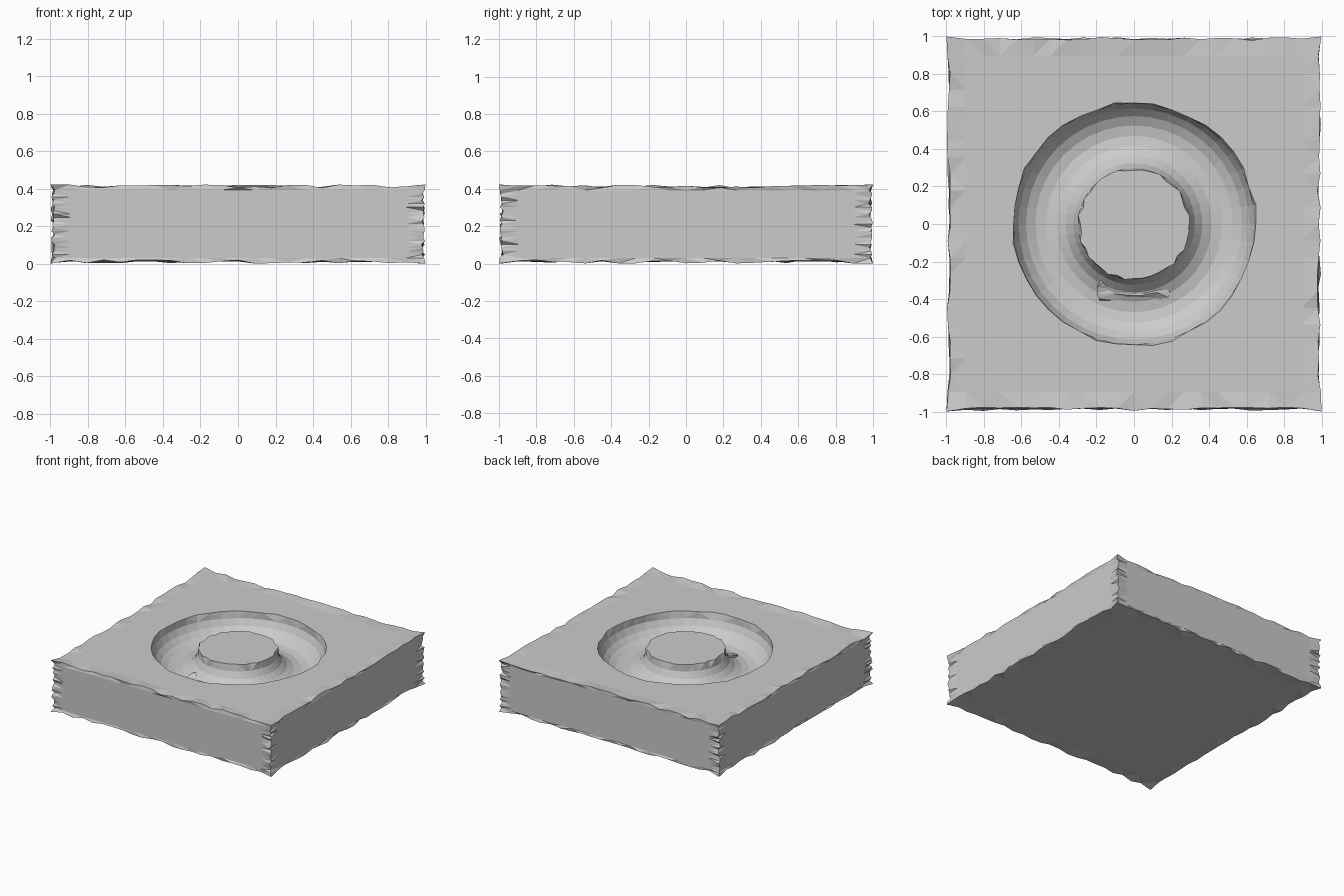
import bpy, bmesh, math, random
from mathutils import Vector

if "Cube" in bpy.data.objects:
    bpy.data.objects.remove(bpy.data.objects["Cube"])

random.seed(4)
HALF, BOTTOM, TOP = 0.985, 0.012, 0.41
RING, TUBE = 0.47, 0.18


def make_object(name, bm):
    bmesh.ops.recalc_face_normals(bm, faces=bm.faces)
    mesh = bpy.data.meshes.new(name)
    bm.to_mesh(mesh)
    bm.free()
    obj = bpy.data.objects.new(name, mesh)
    bpy.context.collection.objects.link(obj)
    return obj


def add_boolean(target, tool, operation):
    mod = target.modifiers.new(tool.name, 'BOOLEAN')
    mod.object, mod.operation, mod.solver = tool, operation, 'EXACT'
    tool.hide_render = True
    tool.hide_set(True)


# Square stone slab with rough, worn edges
bm = bmesh.new()
bmesh.ops.create_cube(bm, size=2)
bmesh.ops.subdivide_edges(bm, edges=bm.edges[:], cuts=21, use_grid_fill=True)
mid_z, half_z = (TOP + BOTTOM) / 2, (TOP - BOTTOM) / 2
for v in bm.verts:
    on_face = [abs(c) > 0.999 for c in v.co]
    scale = Vector((HALF, HALF, half_z))
    if sum(on_face) > 1:
        for i in range(3):
            if on_face[i]:
                scale[i] += random.uniform(-0.008, 0.012)
    if sum(on_face) == 3:
        scale = Vector((1.0, 1.0, half_z + 0.012))
    v.co = Vector(a * b for a, b in zip(v.co, scale)) + Vector((0, 0, mid_z))
bmesh.ops.triangulate(bm, faces=bm.faces[:])
slab = make_object("stone_slab", bm)

# Ring-shaped groove around the central boss
bm = bmesh.new()
N, M = 40, 20
rings = []
for i in range(N):
    a = math.tau * i / N
    ring = []
    for j in range(M):
        b = math.tau * j / M
        t = TUBE + (random.uniform(-0.012, 0.008) if j in (0, M // 2) else 0)
        r = RING + t * math.cos(b)
        ring.append(bm.verts.new((r * math.cos(a), r * math.sin(a),
                                  TOP + 0.001 + t * math.sin(b))))
    rings.append(ring)
for i in range(N):
    p, q = rings[i], rings[(i + 1) % N]
    for j in range(M):
        k = (j + 1) % M
        bm.faces.new((p[j], q[j], q[k], p[k]))
bmesh.ops.triangulate(bm, faces=bm.faces[:])
add_boolean(slab, make_object("groove_cutter", bm), 'DIFFERENCE')

# Broken ledge left at the front of the boss
bm = bmesh.new()
bmesh.ops.create_cube(bm, size=1)
bmesh.ops.subdivide_edges(bm, edges=bm.edges[:], cuts=4, use_grid_fill=True)
for v in bm.verts:
    x, y, z = v.co
    top = max(0, z + 0.5)
    v.co = (x * 0.38 + random.uniform(-0.01, 0.01),
            -0.33 + y * 0.14 + random.uniform(-0.01, 0.01),
            0.18 + top * (0.085 + 0.04 * y + random.uniform(-0.012, 0.012)))
bmesh.ops.triangulate(bm, faces=bm.faces[:])
add_boolean(slab, make_object("ledge_piece", bm), 'UNION')

# Bake the cuts and remove the helpers
bpy.context.view_layer.update()
result = bpy.data.meshes.new_from_object(
    slab.evaluated_get(bpy.context.evaluated_depsgraph_get()))
slab.modifiers.clear()
slab.data = result
for name in ("groove_cutter", "ledge_piece"):
    bpy.data.objects.remove(bpy.data.objects[name])
